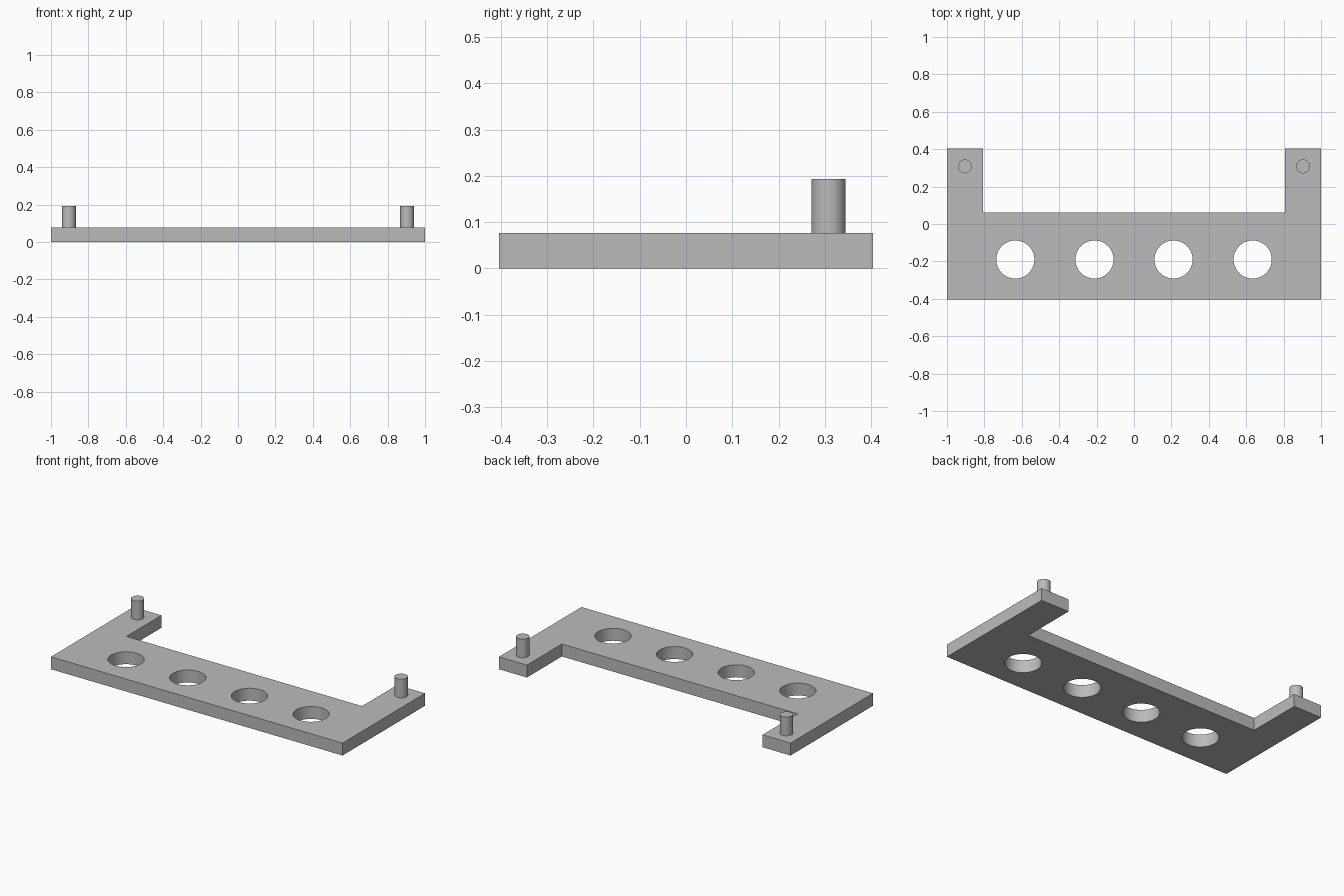
import bpy
import bmesh
from math import cos, sin, tau, radians

if "Cube" in bpy.data.objects:
    bpy.data.objects.remove(bpy.data.objects["Cube"])

THICK = 0.077
HALF_X, HALF_Y = 1.0, 0.404
ARM_X, NOTCH_Y = 0.808, 0.062

grey = bpy.data.materials.new("plain grey")
grey.use_nodes = True
colour = (0.5, 0.5, 0.5, 1)
grey.diffuse_color = colour
grey.node_tree.nodes["Principled BSDF"].inputs["Base Color"].default_value = colour


def circle(x, y, radius, sides=48):
    return [(x + radius * cos(tau * i / sides), y + radius * sin(tau * i / sides))
            for i in range(sides)]


def extruded(name, loops, bottom, top):
    """Fill an outline, with any inner loops as holes, and extrude it upward."""
    bm = bmesh.new()
    for loop in loops:
        verts = [bm.verts.new((x, y, bottom)) for x, y in loop]
        for a, b in zip(verts, verts[1:] + verts[:1]):
            bm.edges.new((a, b))
    bmesh.ops.triangle_fill(bm, use_beauty=True, edges=bm.edges[:], normal=(0, 0, 1))
    result = bmesh.ops.extrude_face_region(bm, geom=bm.faces[:], use_keep_orig=True)
    raised = [v for v in result["geom"] if isinstance(v, bmesh.types.BMVert)]
    bmesh.ops.translate(bm, verts=raised, vec=(0, 0, top - bottom))
    bmesh.ops.recalc_face_normals(bm, faces=bm.faces[:])
    mesh = bpy.data.meshes.new(name)
    bm.to_mesh(mesh)
    bm.free()
    mesh.materials.append(grey)
    obj = bpy.data.objects.new(name, mesh)
    bpy.context.collection.objects.link(obj)
    bpy.ops.object.select_all(action="DESELECT")
    obj.select_set(True)
    bpy.context.view_layer.objects.active = obj
    bpy.ops.object.shade_smooth_by_angle(angle=radians(30))
    return obj


# U-shaped plate with a row of four round holes
right_half = [(HALF_X, -HALF_Y), (HALF_X, HALF_Y), (ARM_X, HALF_Y), (ARM_X, NOTCH_Y)]
outline = right_half + [(-x, y) for x, y in reversed(right_half)]
holes = [circle(0.423 * (i - 1.5), -0.19, 0.102) for i in range(4)]
extruded("bracket_plate", [outline] + holes, 0, THICK)

# Upright pegs near the ends of the arms
for side, name in ((1, "left_peg"), (-1, "right_peg")):
    extruded(name, [circle(side * 0.904, 0.308, 0.037)], THICK, 0.193)
